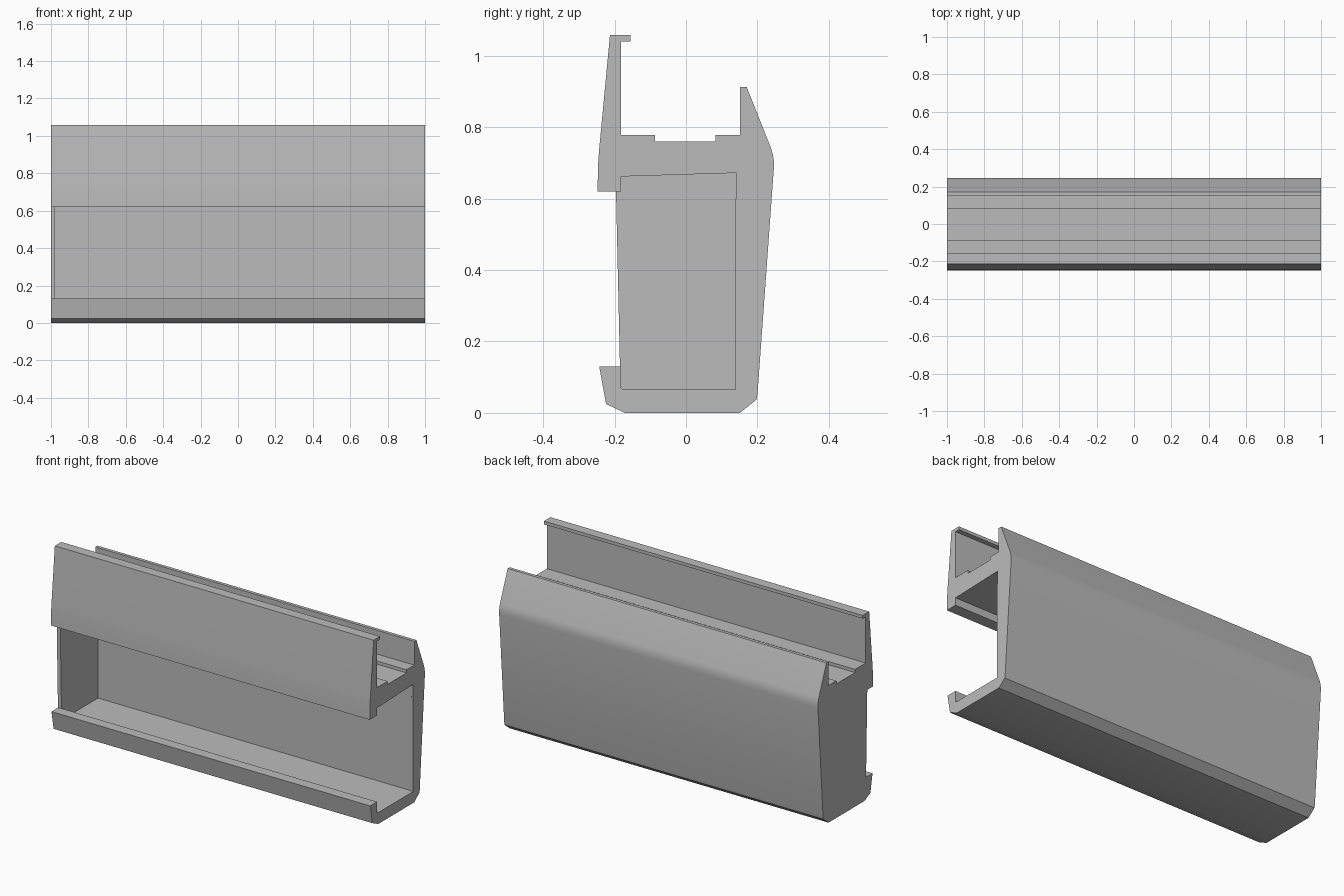
import bpy
import bmesh
import math

cube = bpy.data.objects.get("Cube")
if cube:
    bpy.data.objects.remove(cube, do_unlink=True)

# One plain grey finish
grey = bpy.data.materials.new("matte grey")
grey.use_nodes = True
colour = (0.5, 0.5, 0.5, 1.0)
grey.diffuse_color = colour
grey.node_tree.nodes["Principled BSDF"].inputs["Base Color"].default_value = colour


def extrude_profile(name, outline, x_start, x_end):
    """Extrude a (y, z) outline along x into a closed solid."""
    bm = bmesh.new()
    face = bm.faces.new([bm.verts.new((x_start, y, z)) for y, z in outline])
    result = bmesh.ops.extrude_face_region(bm, geom=[face], use_keep_orig=True)
    moved = [g for g in result["geom"] if isinstance(g, bmesh.types.BMVert)]
    bmesh.ops.translate(bm, verts=moved, vec=(x_end - x_start, 0, 0))
    bmesh.ops.recalc_face_normals(bm, faces=bm.faces[:])
    mesh = bpy.data.meshes.new(name)
    bm.to_mesh(mesh)
    bm.free()
    mesh.materials.append(grey)
    obj = bpy.data.objects.new(name, mesh)
    bpy.context.collection.objects.link(obj)
    bpy.ops.object.select_all(action="DESELECT")
    obj.select_set(True)
    bpy.context.view_layer.objects.active = obj
    bpy.ops.object.shade_smooth_by_angle(angle=math.radians(30))
    return obj


# Inside of the open-fronted channel, from upper lip round to lower lip
cavity = [(-0.182, 0.62), (-0.182, 0.662), (0.141, 0.672), (0.143, 0.065),
          (-0.175, 0.065), (-0.182, 0.07), (-0.182, 0.13)]

# Outer underside and curved back
back = [(-0.243, 0.13), (-0.224, 0.025), (-0.171, 0), (0.151, 0),
        (0.197, 0.037), (0.2, 0.05), (0.246, 0.685), (0.246, 0.705),
        (0.243, 0.725), (0.238, 0.742), (0.17, 0.913), (0.151, 0.913)]

# Stepped groove on top, hooked rail and upper front board
top = [(0.151, 0.778), (0.082, 0.778), (0.082, 0.76), (-0.087, 0.76),
       (-0.087, 0.778), (-0.182, 0.778), (-0.182, 1.04), (-0.155, 1.04),
       (-0.155, 1.058), (-0.213, 1.058), (-0.243, 0.74), (-0.246, 0.7),
       (-0.248, 0.62)]

extrude_profile("channel_body", cavity + back + top, -1, 1)

# Closing plate at one end, filling the channel between the lips
extrude_profile("end_plate", [(-0.196, 0.62)] + cavity + [(-0.185, 0.13)], -1, -0.978)

# Thin raised strip on the inside of the back wall at the open end
strip = [(0.139, 0.065), (0.143, 0.065), (0.1415, 0.6), (0.139, 0.6)]
extrude_profile("back_wall_strip", strip, 0.985, 1)
